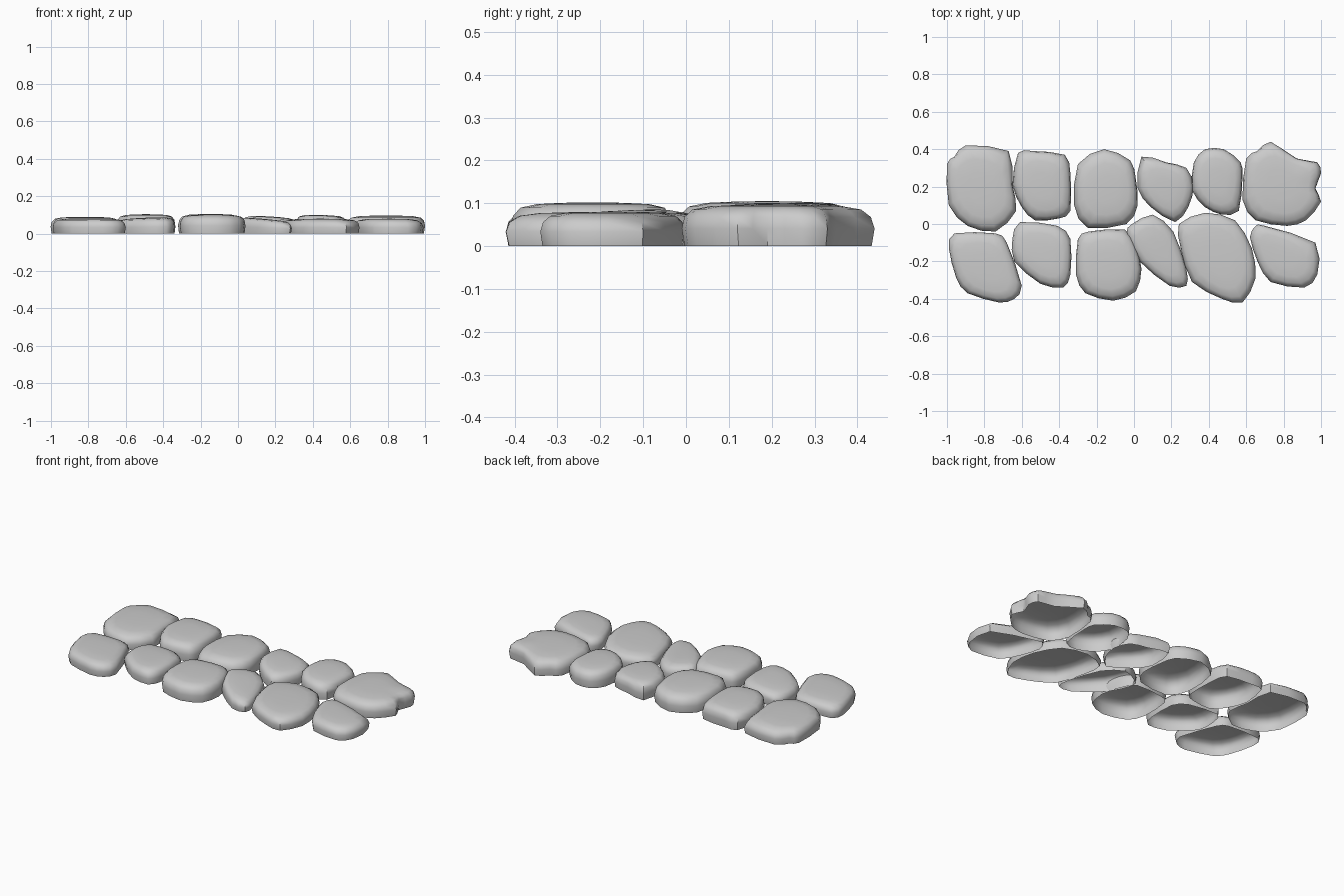
import bpy
import bmesh
import math
from mathutils import Vector

cube = bpy.data.objects.get("Cube")
if cube:
    bpy.data.objects.remove(cube, do_unlink=True)

stone_grey = bpy.data.materials.new("stone grey")
stone_grey.use_nodes = True
colour = (0.6, 0.6, 0.6, 1)
stone_grey.diffuse_color = colour
stone_grey.node_tree.nodes["Principled BSDF"].inputs["Base Color"].default_value = colour

# Wall and crown profile: (scale of outline, fraction of height, corner softening)
PROFILE = [(0.97, 0, 0), (1, 0.42, 0), (0.98, 0.7, 0.1),
           (0.91, 0.88, 0.3), (0.74, 0.96, 0.6), (0.4, 0.99, 0.8)]


def rounded(points):
    """Add a curved midpoint between each pair of outline points."""
    result = []
    count = len(points)
    for i, p in enumerate(points):
        before, after, beyond = points[i - 1], points[(i + 1) % count], points[(i + 2) % count]
        result.append(p)
        result.append((p + after) * 0.55 - (before + beyond) * 0.05)
    return result


def stone(name, height, outline, tilt=(0, 0)):
    """Build an open-bottomed paving stone; the outline is in hundredths."""
    ring2d = rounded([Vector(p) / 100 for p in outline])
    count = len(ring2d)
    low = Vector((min(p.x for p in ring2d), min(p.y for p in ring2d)))
    high = Vector((max(p.x for p in ring2d), max(p.y for p in ring2d)))
    centre = (low + high) / 2
    slope = Vector(tilt)

    bm = bmesh.new()
    rings = []
    for scale, level, soften in PROFILE:
        ring = []
        for i, p in enumerate(ring2d):
            average = (ring2d[i - 2] + ring2d[(i + 2) % count]) / 2
            offset = (p.lerp(average, soften * 0.6) - centre) * scale
            z = level * (height + slope.dot(offset))
            ring.append(bm.verts.new((*(centre + offset), z)))
        rings.append(ring)
    for lower, upper in zip(rings, rings[1:]):
        for i in range(count):
            j = (i + 1) % count
            bm.faces.new((lower[i], lower[j], upper[j], upper[i]))
    crown = bm.verts.new((*centre, height))
    for i in range(count):
        bm.faces.new((rings[-1][i], rings[-1][(i + 1) % count], crown))
    # Outlines run clockwise, so turn the shell to face outwards
    bmesh.ops.reverse_faces(bm, faces=bm.faces[:])

    mesh = bpy.data.meshes.new(name)
    bm.to_mesh(mesh)
    bm.free()
    mesh.materials.append(stone_grey)
    obj = bpy.data.objects.new(name, mesh)
    bpy.context.collection.objects.link(obj)
    bpy.ops.object.select_all(action='DESELECT')
    obj.select_set(True)
    bpy.context.view_layer.objects.active = obj
    bpy.ops.object.shade_smooth_by_angle(angle=math.radians(45))


# Back row, from the right end to the left end
stone("back_stone_right_end", 0.09,
      [(-90, 42), (-67, 39), (-65, 21), (-63, 7), (-74, -4),
       (-89, -1), (-99, 10), (-100, 32), (-96, 36)])
stone("back_stone_right_middle", 0.104,
      [(-62, 38), (-54, 39), (-37, 37), (-34, 27), (-34, 7),
       (-40, 3), (-53, 2), (-60, 9), (-65, 21)])
stone("back_stone_right_inner", 0.105,
      [(-16, 40), (-2, 34), (1, 24), (2, 10), (-4, 0),
       (-25, -2), (-32, 10), (-30, 32)])
stone("back_stone_left_inner", 0.092,
      [(4, 36), (17, 33), (28, 30), (32, 20), (29, 9),
       (22, 1), (9, 9), (2, 19)], tilt=(-0.06, 0))
stone("back_stone_left_middle", 0.1,
      [(38, 40), (48, 40), (57, 33), (58, 25), (56, 7),
       (47, 5), (38, 9), (31, 18), (32, 33)], tilt=(-0.03, 0))
stone("back_stone_left_end", 0.097,
      [(73, 44), (87, 35), (98, 33), (100, 27), (97, 19), (100, 12),
       (92, 2), (82, -1), (65, 2), (58, 13), (60, 35), (66, 39)])

# Front row, from the right end to the left end
stone("front_stone_right_end", 0.082,
      [(-96, -5), (-74, -5), (-68, -10), (-60, -33), (-64, -40),
       (-72, -42), (-89, -37), (-95, -29), (-99, -13)])
stone("front_stone_right_middle", 0.085,
      [(-61, 1), (-41, -1), (-34, -8), (-34, -27), (-38, -34),
       (-50, -32), (-64, -20), (-65, -8)], tilt=(0.04, 0))
stone("front_stone_right_inner", 0.102,
      [(-24, -4), (-5, -3), (1, -12), (4, -24), (1, -36),
       (-11, -41), (-26, -37), (-31, -27), (-30, -8)])
stone("front_stone_left_inner", 0.08,
      [(10, 5), (21, -4), (28, -24), (28, -33), (19, -33),
       (3, -20), (-4, -5), (-1, 0)], tilt=(-0.08, 0))
stone("front_stone_left_middle", 0.08,
      [(38, 6), (54, 2), (63, -13), (65, -29), (58, -42),
       (47, -40), (31, -31), (25, -13), (24, 0)])
stone("front_stone_left_end", 0.08,
      [(70, -1), (97, -10), (98, -27), (91, -34), (73, -31),
       (66, -20), (62, -7), (65, -1)])
